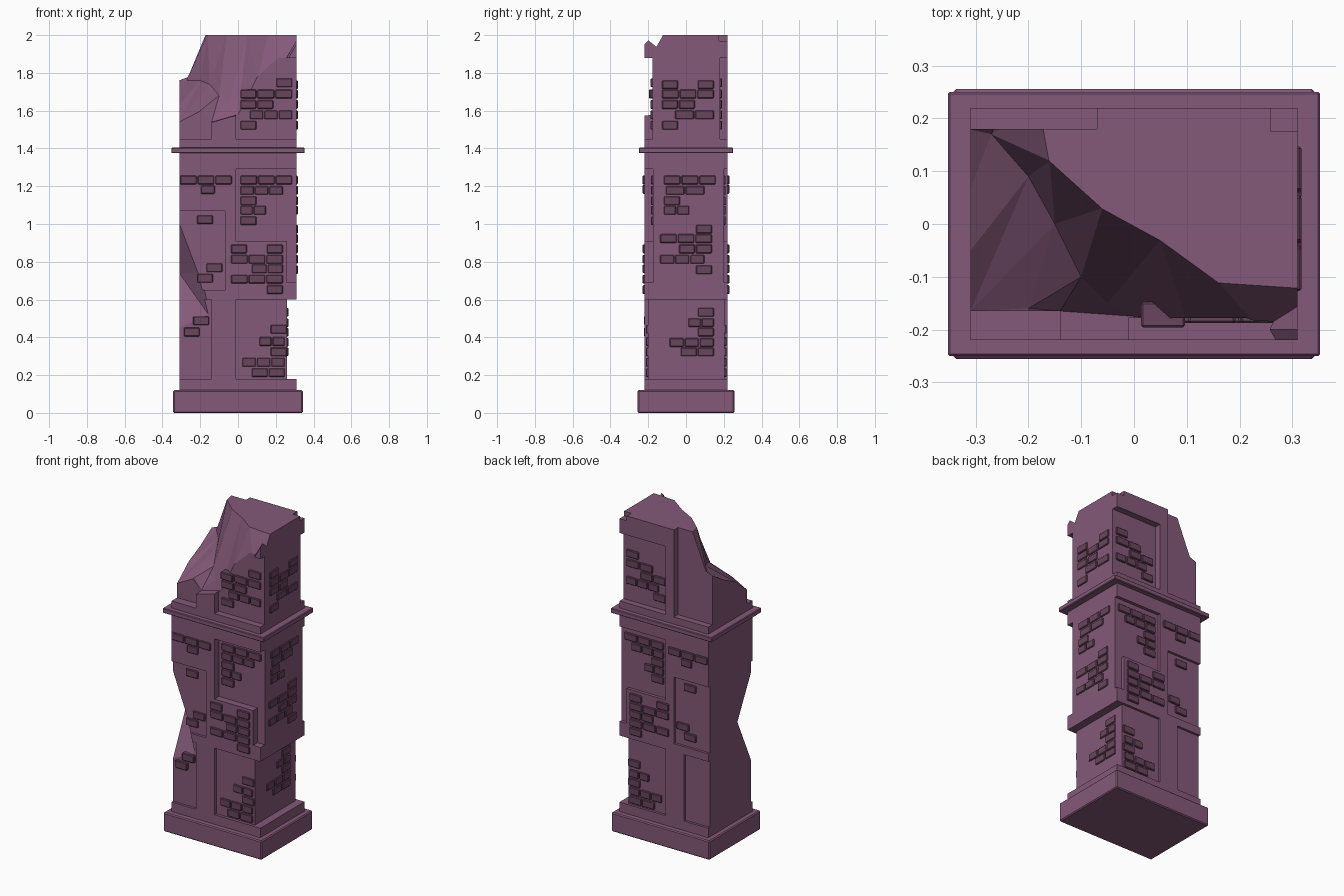
import bpy, bmesh
from mathutils import Vector
from mathutils.geometry import delaunay_2d_cdt

if "Cube" in bpy.data.objects:
    bpy.data.objects.remove(bpy.data.objects["Cube"])


def material(name, rgb):
    m = bpy.data.materials.new(name)
    m.diffuse_color = (*rgb, 1)
    m.use_nodes = True
    m.node_tree.nodes["Principled BSDF"].inputs["Base Color"].default_value = m.diffuse_color
    return m


STONE = material("stone", (0.23, 0.10, 0.19))
BRICK = material("brick", (0.14, 0.06, 0.11))


def finish(name, bm, mat=STONE, bevel=0):
    bmesh.ops.recalc_face_normals(bm, faces=bm.faces)
    me = bpy.data.meshes.new(name)
    bm.to_mesh(me)
    bm.free()
    me.materials.append(mat)
    ob = bpy.data.objects.new(name, me)
    bpy.context.collection.objects.link(ob)
    if bevel:
        mod = ob.modifiers.new("bevel", "BEVEL")
        mod.width, mod.segments = bevel, 1
    return ob


def add_box(bm, x0, x1, y0, y1, z0, z1):
    vs = bmesh.ops.create_cube(bm, size=1)["verts"]
    for v in vs:
        v.co = ((x0 + x1) / 2 + v.co.x * (x1 - x0),
                (y0 + y1) / 2 + v.co.y * (y1 - y0),
                (z0 + z1) / 2 + v.co.z * (z1 - z0))


def box(name, *dims, **kw):
    bm = bmesh.new()
    add_box(bm, *dims)
    return finish(name, bm, **kw)


def cut(target, cutter):
    cutter.hide_render = True
    mod = target.modifiers.new("cut", "BOOLEAN")
    mod.operation, mod.solver, mod.object = "DIFFERENCE", "EXACT", cutter
    bpy.context.view_layer.objects.active = target
    bpy.ops.object.modifier_apply(modifier=mod.name)
    bpy.data.objects.remove(cutter)


# Base slab, projecting ledge and main shaft
box("base_slab", -.343, .343, -.256, .256, 0, .12, bevel=.006)
box("ledge", -.353, .353, -.25, .25, 1.375, 1.405, bevel=.004)
body = box("tower_body", -.31, .31, -.22, .22, .11, 2.0)

# Recessed panels: x0, x1, z0, z1, front depth, back depth
PANELS = [
    (-.01, .4, .18, .60, .018, .015),
    (-.4, -.14, .18, .60, .015, .015),
    (-.4, -.07, .65, 1.07, .015, .015),
    (-.01, .4, .91, 1.29, .045, .02),
    (.26, .4, .69, 1.0, .045, .02),
    (-.01, .4, 1.45, 1.88, .042, .04),
]
for x0, x1, z0, z1, df, db in PANELS:
    cut(body, box("cutter", x0, x1, -.4, -.22 + df, z0, z1))
    cut(body, box("cutter", x0, x1, .22 - db, .4, z0, z1))
cut(body, box("cutter", -.4, -.14, -.4, -.165, 1.45, 2.2))
cut(body, box("cutter", -.4, -.07, .18, .4, 1.45, 2.2))
cut(body, box("cutter", .26, .4, -.4, .4, .18, .60))
cut(body, box("cutter", .26, .4, .175, .4, 1.97, 2.2))

# Bite broken out of the front left corner
bm = bmesh.new()
for p in [(-.31, -.22, 1.03), (-.2, -.22, .74), (-.31, -.07, .74), (-.135, -.225, .49),
          (-.31, -.21, .44), (-.5, -.5, .74), (-.5, -.1, .74), (-.15, -.5, .7)]:
    bm.verts.new(p)
bmesh.ops.convex_hull(bm, input=bm.verts)
cut(body, finish("bite_cutter", bm))

# Broken top: rough surface extruded upward and subtracted
ROUGH = [
    (-.18, .23, 2.003), (-.16, .12, 2.003), (-.06, .03, 2.003), (.05, -.03, 2.003),
    (.16, -.11, 2.003), (.32, -.2, 1.99),
    (.4, .4, 2.05), (-.1, .4, 2.05), (.4, -.1, 2.05), (.2, .2, 2.05),
    (-.25, .23, 1.86), (-.4, .4, 1.78), (-.4, .2, 1.76), (-.27, .17, 1.76),
    (-.2, .09, 1.76), (-.15, 0, 1.74), (-.1, -.1, 1.68), (-.05, -.15, 1.63),
    (0, -.175, 1.58), (.1, -.185, 1.76), (.24, -.2, 1.85),
    (-.4, -.165, 1.53), (-.31, -.165, 1.54), (-.2, -.16, 1.6), (-.14, -.165, 1.54),
    (-.4, -.4, 1.5), (-.14, -.4, 1.53), (0, -.4, 1.56), (.1, -.4, 1.74), (.4, -.4, 1.93),
]
flat, _, tris, orig, *_ = delaunay_2d_cdt([Vector(p[:2]) for p in ROUGH], [], [], 0, 1e-5)
bm = bmesh.new()
verts = [bm.verts.new((c.x, c.y, ROUGH[o[0]][2])) for c, o in zip(flat, orig)]
for t in tris:
    bm.faces.new([verts[i] for i in t])
up = bmesh.ops.extrude_face_region(bm, geom=bm.faces[:])["geom"]
for v in up:
    if isinstance(v, bmesh.types.BMVert):
        v.co.z = 2.4
cut(body, finish("rubble_cutter", bm))

# Exposed brick courses: start, end, bottom height
FRONT = [
    (.17, .26, .42), (.11, .25, .355), (.17, .26, .30), (.02, .25, .245), (.07, .25, .19),
    (-.04, .05, .845), (.15, .24, .845), (-.04, .24, .79), (.07, .24, .74),
    (-.04, .24, .685), (.15, .24, .63),
    (.01, .29, 1.21), (.01, .24, 1.155), (.01, .10, 1.10), (.01, .15, 1.05), (.01, .10, .995),
    (-.31, -.03, 1.21), (-.2, -.12, 1.16), (-.22, -.13, 1.0), (-.17, -.08, .745),
    (-.22, -.13, .69),
    (.2, .29, 1.725), (.1, .29, 1.665), (.01, .19, 1.61), (.06, .29, 1.555), (.01, .10, 1.5),
]
LOOSE = [(-.24, -.15, .465), (-.29, -.2, .405), (.01, .10, 1.665)]
SIDE = [
    (-.13, -.04, 1.715), (.06, .15, 1.715), (-.13, .15, 1.665), (-.13, .05, 1.61),
    (-.06, .15, 1.555), (-.13, -.04, 1.5),
    (-.12, .16, 1.21), (-.11, .10, 1.155), (-.12, -.03, 1.10), (-.12, .02, 1.05),
    (.05, .14, .95), (-.14, .14, .90), (-.04, .14, .845), (-.14, .10, .79), (.05, .14, .735),
    (.06, .15, .51), (.01, .15, .455), (.06, .15, .405), (-.09, .15, .35), (-.03, .15, .30),
]


def split(a, b):
    n = max(1, round((b - a) / .09))
    w = (b - a) / n
    return [(a + i * w + .003, a + (i + 1) * w - .003) for i in range(n)]


def panel_depth(x, z, back):
    for x0, x1, z0, z1, df, db in PANELS:
        if x0 < x < x1 and z0 < z < z1:
            return db if back else df
    return 0


def face_bricks(name, courses, back=False, out=.01):
    bm = bmesh.new()
    s = 1 if back else -1
    for a, b, z in courses:
        for x0, x1 in split(a, b):
            y = .22 - panel_depth((x0 + x1) / 2, z + .02, back)
            add_box(bm, x0, x1, *sorted((s * (y - .03), s * (y + out))), z, z + .046)
    return finish(name, bm, BRICK, bevel=.004)


face_bricks("front_bricks", FRONT)
face_bricks("loose_bricks", LOOSE, out=.018)
face_bricks("back_bricks", FRONT, back=True)

bm = bmesh.new()
for a, b, z in SIDE:
    x = .26 if z < .6 else .31
    for y0, y1 in split(a, b):
        add_box(bm, x - .03, x + .007, y0, y1, z, z + .046)
finish("right_bricks", bm, BRICK, bevel=.004)
